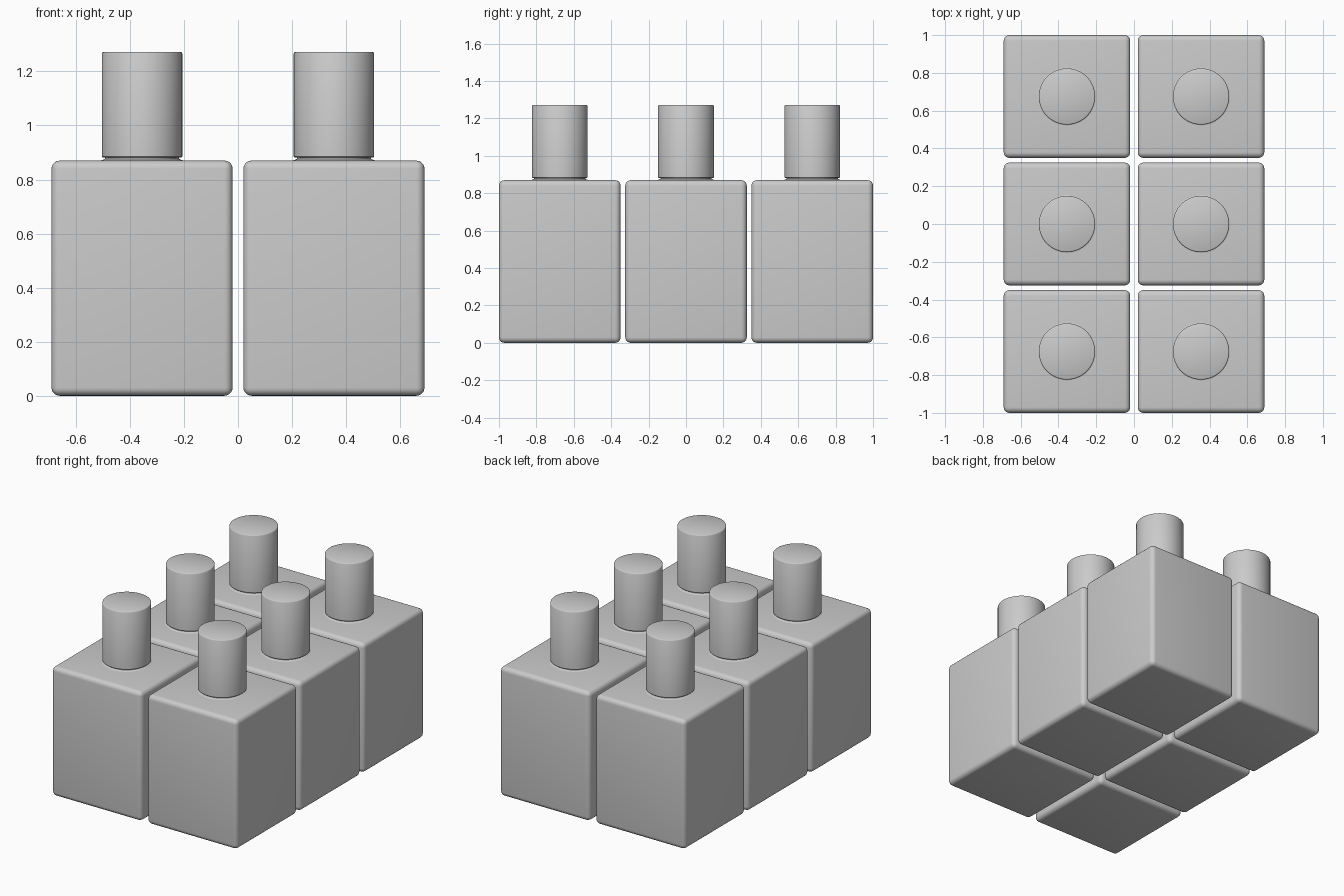
import bpy, bmesh, math

if "Cube" in bpy.data.objects:
    bpy.data.objects.remove(bpy.data.objects["Cube"])

W, D, H = 0.67, 0.65, 0.87      # bottle body size
PITCH_X, PITCH_Y = 0.71, 0.675  # spacing of the bottles


def finish(bm, name, angle=40):
    mesh = bpy.data.meshes.new(name)
    bmesh.ops.recalc_face_normals(bm, faces=bm.faces)
    bm.to_mesh(mesh)
    bm.free()
    obj = bpy.data.objects.new(name, mesh)
    bpy.context.collection.objects.link(obj)
    bpy.ops.object.select_all(action='DESELECT')
    obj.select_set(True)
    bpy.context.view_layer.objects.active = obj
    bpy.ops.object.shade_smooth_by_angle(angle=math.radians(angle))
    return obj


def body(name):
    bm = bmesh.new()
    bmesh.ops.create_cube(bm, size=1)
    for v in bm.verts:
        v.co = (v.co.x * W, v.co.y * D, (v.co.z + 0.5) * H)
    bmesh.ops.bevel(bm, geom=bm.edges[:], offset=0.03, segments=5,
                    profile=0.5, affect='EDGES')
    return finish(bm, name)


def lathe(name, profile, sides=64):
    # Spin a (radius, z) profile that starts and ends on the axis
    bm = bmesh.new()
    verts = [bm.verts.new((r, 0, z)) for r, z in profile]
    edges = [bm.edges.new(p) for p in zip(verts, verts[1:])]
    bmesh.ops.spin(bm, geom=verts + edges, axis=(0, 0, 1), cent=(0, 0, 0),
                   angle=2 * math.pi, steps=sides, use_duplicate=False)
    bmesh.ops.remove_doubles(bm, verts=bm.verts, dist=1e-5)
    return finish(bm, name)


# One bottle: rounded body, short flared neck, cylindrical cap
bottle = {
    "bottle_body": body("bottle_body"),
    "bottle_neck": lathe("bottle_neck", [(0, 0.86), (0.155, 0.86), (0.155, 0.869),
                                         (0.148, 0.872), (0.137, 0.876),
                                         (0.137, 0.89), (0, 0.89)]),
    "bottle_cap": lathe("bottle_cap", [(0, 0.881), (0.145, 0.881), (0.149, 0.885),
                                       (0.149, 1.266), (0.147, 1.27),
                                       (0.143, 1.272), (0, 1.272)]),
}

# Two columns by three rows of bottles
for i, col in enumerate((-0.5, 0.5)):
    for j, row in enumerate((-1, 0, 1)):
        for name, part in bottle.items():
            first = i == 0 and j == 0
            obj = part if first else part.copy()
            if not first:
                bpy.context.collection.objects.link(obj)
            obj.name = f"{name}_{i * 3 + j + 1}"
            obj.location = (col * PITCH_X, row * PITCH_Y, 0)
